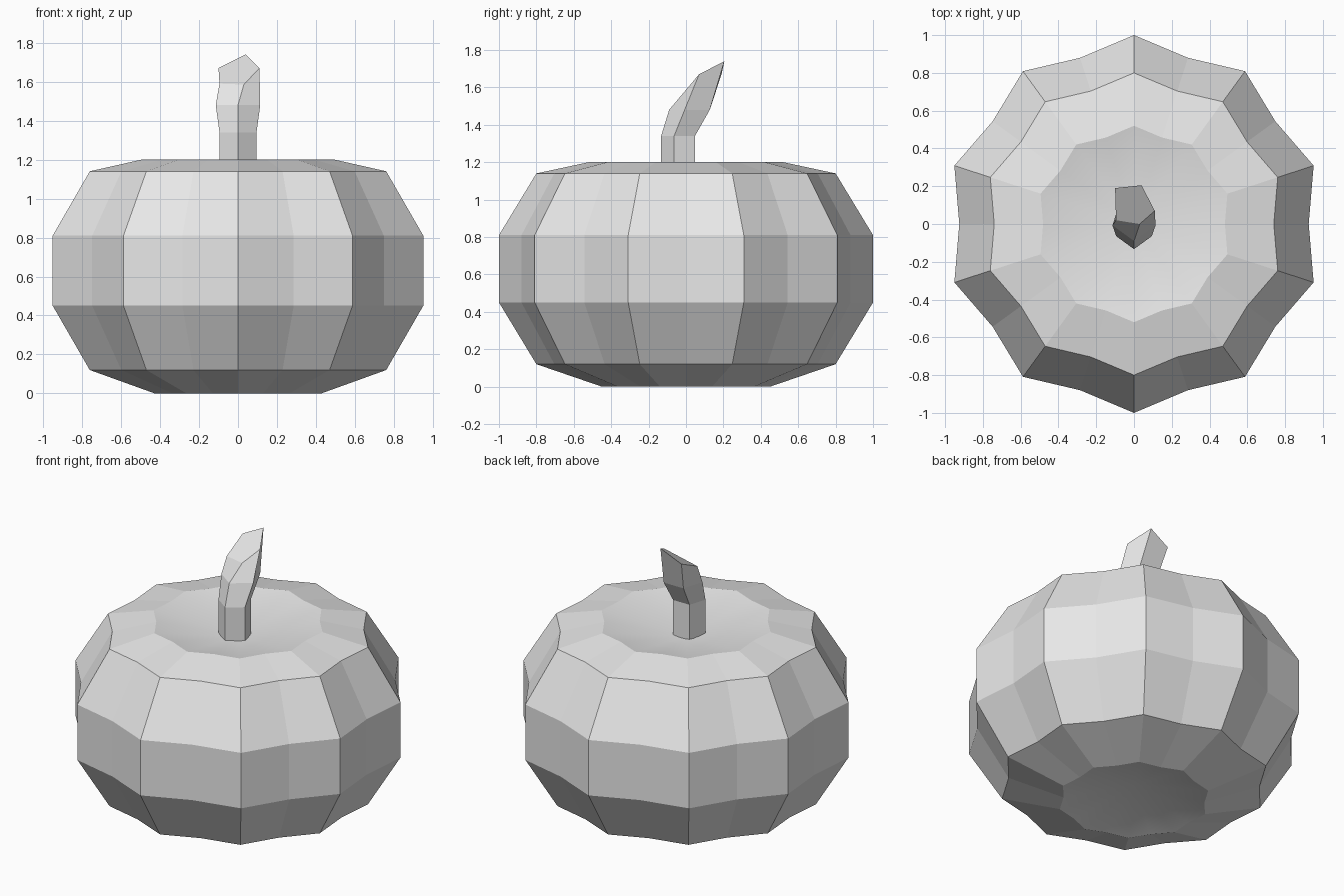
import bpy, bmesh
from math import pi, sin, cos
from mathutils import Vector

old = bpy.data.objects.get("Cube")
if old:
    bpy.data.objects.remove(old, do_unlink=True)

# Single plain grey for everything
grey = bpy.data.materials.new("plain grey")
grey.use_nodes = True
colour = (0.8, 0.8, 0.8, 1)
grey.diffuse_color = colour
grey.node_tree.nodes["Principled BSDF"].inputs["Base Color"].default_value = colour


def bridge(bm, low, high):
    """Join two equal rings of vertices with quads."""
    n = len(low)
    for i in range(n):
        j = (i + 1) % n
        bm.faces.new((low[i], low[j], high[j], high[i]))


def finish(bm, name):
    bmesh.ops.recalc_face_normals(bm, faces=bm.faces)
    mesh = bpy.data.meshes.new(name)
    bm.to_mesh(mesh)
    bm.free()
    mesh.materials.append(grey)
    obj = bpy.data.objects.new(name, mesh)
    bpy.context.collection.objects.link(obj)
    return obj


# Ribbed body: ten ridges with shallow valleys between them
RIBS = 10
VALLEY = 0.925
profile = [(0.45, 0), (0.8, 0.12), (1, 0.45), (1, 0.81), (0.8, 1.14), (0.52, 1.2)]

bm = bmesh.new()
rings = []
for radius, z in profile:
    ring = []
    for i in range(2 * RIBS):
        a = pi / 2 + i * pi / RIBS
        r = radius * (VALLEY if i % 2 else 1)
        ring.append(bm.verts.new((r * cos(a), r * sin(a), z)))
    rings.append(ring)
for low, high in zip(rings, rings[1:]):
    bridge(bm, low, high)

# Smooth dished hollows on the underside and around the stem
for ring, depth_z in ((rings[0], 0.1), (rings[-1], 1.1)):
    centre = bm.verts.new((0, 0, depth_z))
    for i, v in enumerate(ring):
        w = ring[(i + 1) % len(ring)]
        face = bm.faces.new((v, w, centre))
        face.smooth = True
        bm.edges.get((v, w)).smooth = False
finish(bm, "pumpkin_body")

# Bent five-sided stem with a slanted cut end
bm = bmesh.new()


def pentagon(centre_y, radius, z):
    return [Vector((radius * sin(k * 2 * pi / 5),
                    centre_y - radius * cos(k * 2 * pi / 5), z)) for k in range(5)]


cut_end = [(0.03, 0, 1.585), (0.11, 0.07, 1.67), (0.04, 0.205, 1.74),
           (-0.1, 0.19, 1.67), (-0.095, 0.02, 1.59)]
sections = [pentagon(-0.033, 0.1, 1.08), pentagon(-0.033, 0.1, 1.34),
            pentagon(0.03, 0.12, 1.48), cut_end]
stem = [[bm.verts.new(p) for p in section] for section in sections]
for low, high in zip(stem, stem[1:]):
    bridge(bm, low, high)
bm.faces.new(stem[0])
bm.faces.new(stem[-1])
finish(bm, "stem")
